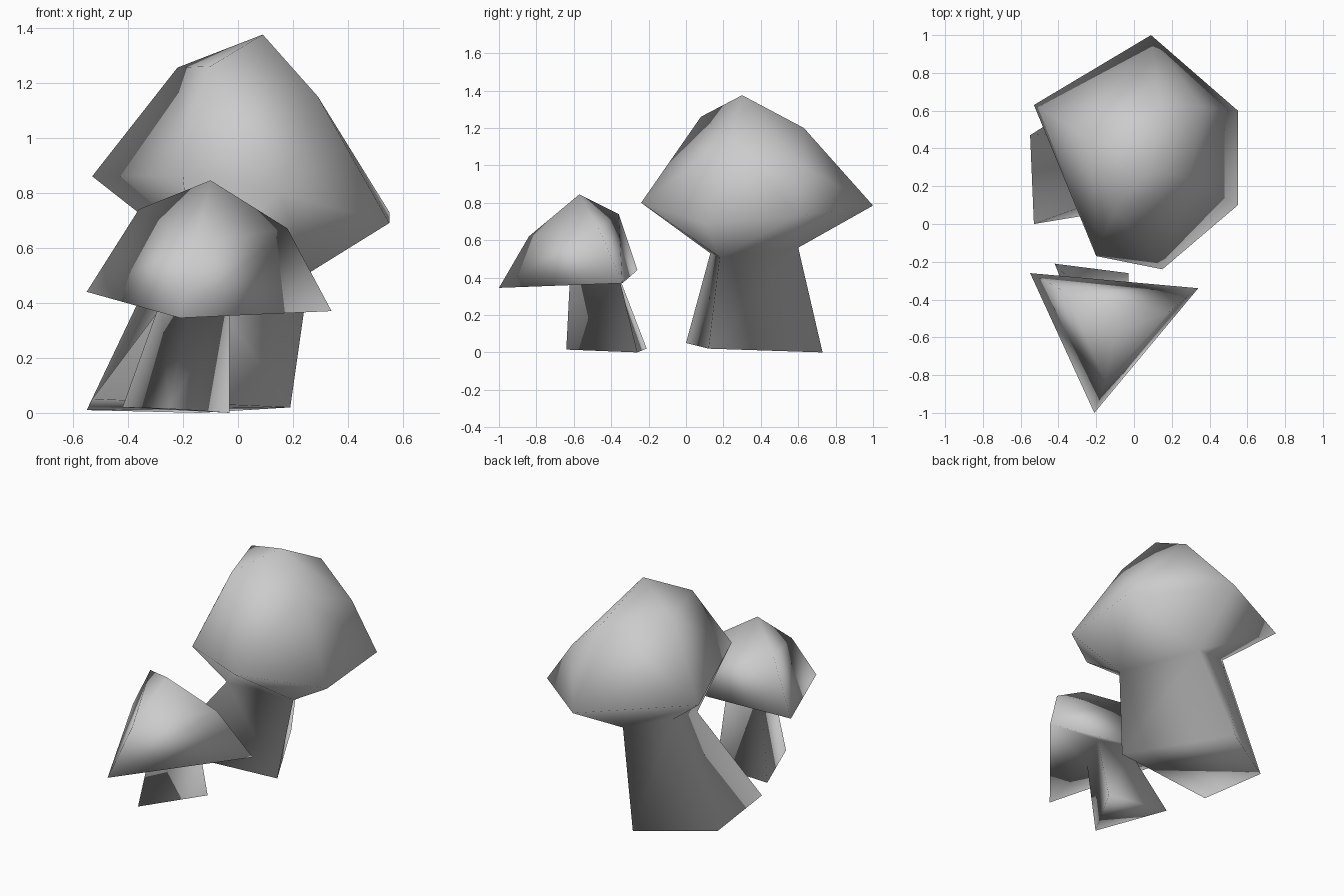
import bpy, bmesh
from mathutils import Vector

if "Cube" in bpy.data.objects:
    bpy.data.objects.remove(bpy.data.objects["Cube"])

grey = bpy.data.materials.new("grey")
grey.diffuse_color = (0.6, 0.6, 0.6, 1)
grey.use_nodes = True
grey.node_tree.nodes["Principled BSDF"].inputs["Base Color"].default_value = grey.diffuse_color


def stitch(bm, low, high):
    """Join two rings of any size with triangles, taking the shorter diagonal."""
    a, b, i, j = len(low), len(high), 0, 0
    while i < a or j < b:
        p, q = low[i % a], high[j % b]
        p2, q2 = low[(i + 1) % a], high[(j + 1) % b]
        if j == b or (i < a and (p2.co - q.co).length <= (p.co - q2.co).length):
            bm.faces.new((p, p2, q))
            i += 1
        else:
            bm.faces.new((p, q2, q))
            j += 1


def mushroom(name, rings, tip):
    """Faceted body lofted through rings from base to crown, closed by a tip."""
    bm = bmesh.new()
    loops = [[bm.verts.new(Vector(p)) for p in ring] for ring in rings]
    bm.faces.new(loops[0][::-1])
    for low, high in zip(loops, loops[1:]):
        stitch(bm, low, high)
    top, crown = bm.verts.new(tip), loops[-1]
    for k, v in enumerate(crown):
        bm.faces.new((v, crown[(k + 1) % len(crown)], top))
    bmesh.ops.recalc_face_normals(bm, faces=bm.faces)
    for f in bm.faces:
        f.smooth = True
    mesh = bpy.data.meshes.new(name)
    bm.to_mesh(mesh)
    bm.free()
    mesh.materials.append(grey)
    bpy.context.collection.objects.link(bpy.data.objects.new(name, mesh))


# Large mushroom: stem base, neck, cap rim, cap crown
mushroom("large_mushroom", [
    [(-.53, 0, .05), (.19, .12, .02), (-.14, .73, 0), (-.55, .47, .01)],
    [(-.17, .13, .53), (.26, .18, .51), (.02, .60, .56), (-.25, .49, .64)],
    [(-.20, -.17, .86), (.15, -.24, .80), (.55, .10, .69),
     (.55, .60, .73), (.09, 1.0, .785), (-.53, .63, .86)],
    [(-.10, .08, 1.26), (.29, .24, 1.15), (.36, .62, 1.0),
     (.14, .63, 1.20), (-.22, .45, 1.255)],
], (.09, .30, 1.375))

# Small mushroom: three-sided stem and cap
mushroom("small_mushroom", [
    [(-.25, -.64, .015), (-.03, -.26, 0), (-.42, -.21, .02)],
    [(-.17, -.62, .41), (-.03, -.36, .41), (-.28, -.36, .41)],
    [(-.21, -1.0, .345), (.34, -.34, .37), (-.55, -.26, .44)],
    [(-.15, -.84, .62), (.18, -.47, .67), (-.36, -.36, .74)],
], (-.10, -.57, .845))
